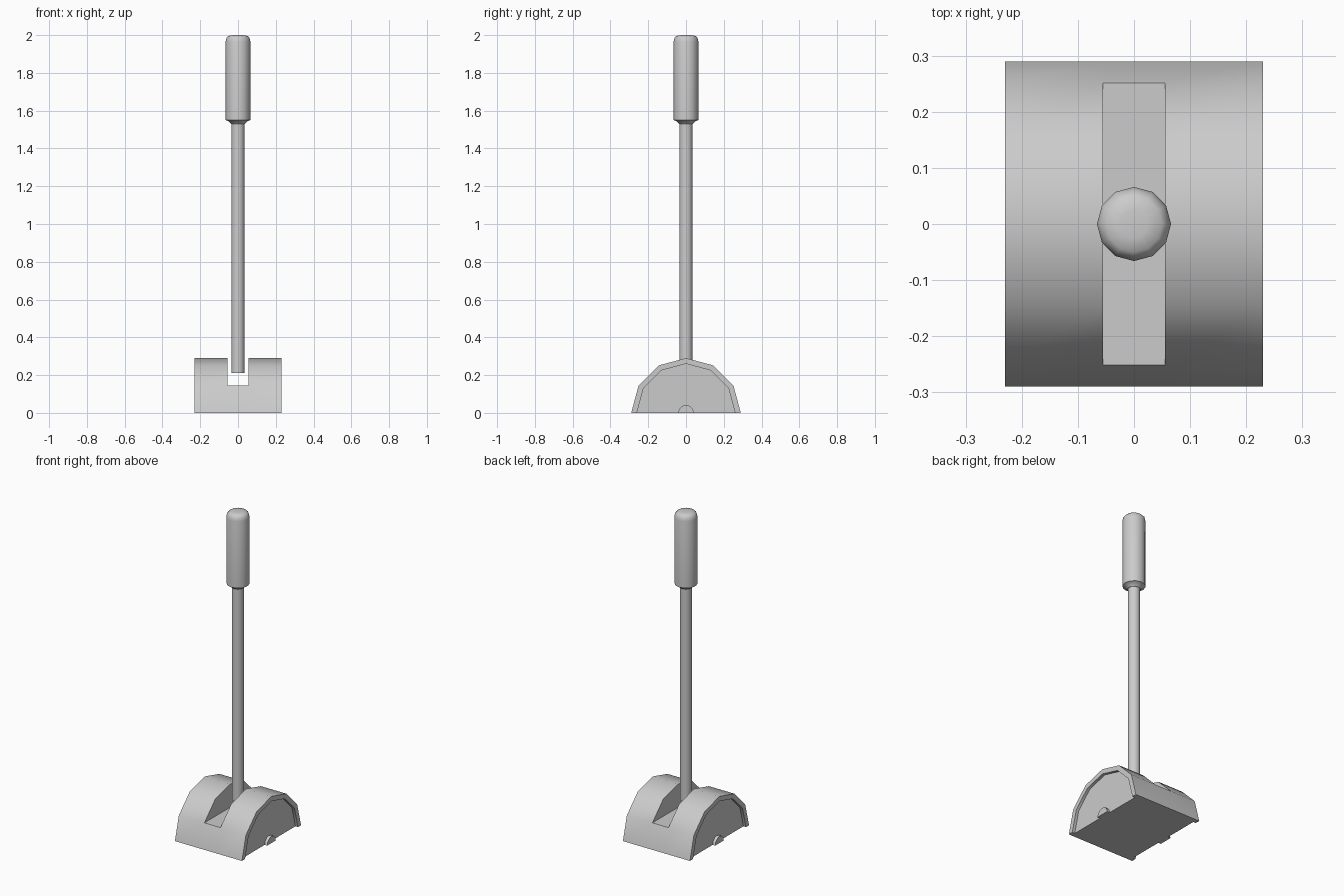
import bpy, bmesh
from math import sin, cos, pi, radians

if "Cube" in bpy.data.objects:
    bpy.data.objects.remove(bpy.data.objects["Cube"])

def finish(bm, name, angle=40):
    bmesh.ops.recalc_face_normals(bm, faces=bm.faces)
    me = bpy.data.meshes.new(name)
    bm.to_mesh(me)
    bm.free()
    ob = bpy.data.objects.new(name, me)
    bpy.context.collection.objects.link(ob)
    bpy.ops.object.select_all(action='DESELECT')
    ob.select_set(True)
    bpy.context.view_layer.objects.active = ob
    bpy.ops.object.shade_smooth_by_angle(angle=radians(angle))
    return ob

def half_loop(bm, x, r, n=6):
    # half circle in the yz plane, standing on z = 0
    return [bm.verts.new((x, -r * cos(pi * i / n), r * sin(pi * i / n))) for i in range(n + 1)]

def lathe(name, profile, sides=12):
    # profile of (radius, z) turned about z, capped at both ends
    bm = bmesh.new()
    rings = [[bm.verts.new((r * cos(2 * pi * i / sides), r * sin(2 * pi * i / sides), z))
              for i in range(sides)] for r, z in profile]
    for a, b in zip(rings, rings[1:]):
        for i in range(sides):
            j = (i + 1) % sides
            bm.faces.new((a[i], a[j], b[j], b[i]))
    bm.faces.new(rings[0])
    bm.faces.new(rings[-1])
    return finish(bm, name)

# Half-drum base with recessed ends and a central slot
R, RIM, W, DEPTH, SLOT = 0.29, 0.26, 0.23, 0.018, 0.055
right = [(SLOT, R), (W, R), (W, RIM), (W - DEPTH, RIM)]
stations = [(-x, r) for x, r in reversed(right)] + right
bm = bmesh.new()
loops = [half_loop(bm, x, r) for x, r in stations]
for k, (a, b) in enumerate(zip(loops, loops[1:])):
    for i in ((0, 5) if k == 3 else range(6)):   # slot leaves only the lower walls
        bm.faces.new((a[i], a[i + 1], b[i + 1], b[i]))
bm.faces.new(loops[0])                            # recessed end panels
bm.faces.new(loops[-1])
l, r = loops[3], loops[4]
bm.faces.new(l[1:6])                              # slot walls
bm.faces.new(r[1:6])
bm.faces.new((l[1], r[1], r[5], l[5]))            # slot floor
bm.faces.new([p[0] for p in loops] + [p[6] for p in reversed(loops)])  # underside
finish(bm, "base")

# Half-round pivot bosses in the recessed ends
for side, label in ((-1, "left"), (1, "right")):
    bm = bmesh.new()
    a = half_loop(bm, side * (W - DEPTH - 0.005), 0.042)
    b = half_loop(bm, side * W, 0.042)
    for i in range(6):
        bm.faces.new((a[i], a[i + 1], b[i + 1], b[i]))
    bm.faces.new(a)
    bm.faces.new(b)
    bm.faces.new((a[0], b[0], b[6], a[6]))
    finish(bm, "pivot_boss_" + label)

# Lever rod
lathe("lever_rod", [(0.035, 0.21), (0.035, 1.54)])

# Grip with collar and rounded top
lathe("grip", [(0.037, 1.53), (0.05, 1.545), (0.065, 1.55), (0.066, 1.965),
               (0.061, 1.985), (0.05, 1.996), (0.025, 2.0)])
